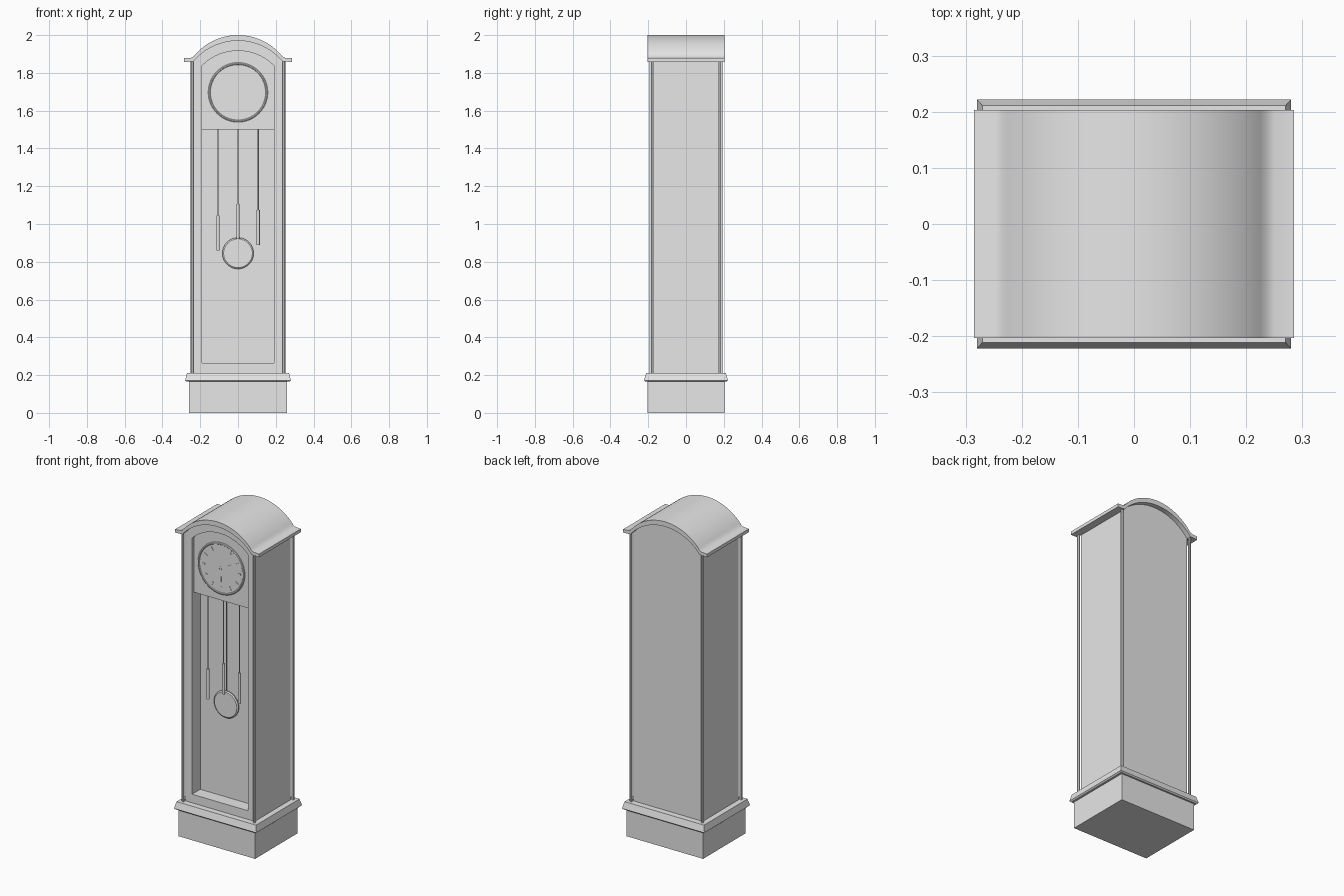
import bpy, bmesh, math

cube = bpy.data.objects.get("Cube")
if cube:
    bpy.data.objects.remove(cube, do_unlink=True)

grey = bpy.data.materials.new("plain_grey")
grey.use_nodes = True
GREY = (0.8, 0.8, 0.8, 1)
grey.diffuse_color = GREY
for node in grey.node_tree.nodes:
    if node.type == "BSDF_PRINCIPLED":
        node.inputs["Base Color"].default_value = GREY

parts = []


def loft(name, loops):
    """Bridge equal-length point loops in order and cap both ends."""
    bm = bmesh.new()
    rings = [[bm.verts.new(p) for p in loop] for loop in loops]
    n = len(rings[0])
    for a, b in zip(rings, rings[1:]):
        for i in range(n):
            j = (i + 1) % n
            bm.faces.new((a[i], a[j], b[j], b[i]))
    bm.faces.new(rings[0][::-1])
    bm.faces.new(rings[-1])
    bmesh.ops.recalc_face_normals(bm, faces=bm.faces[:])
    mesh = bpy.data.meshes.new(name)
    bm.to_mesh(mesh)
    bm.free()
    mesh.materials.append(grey)
    obj = bpy.data.objects.new(name, mesh)
    bpy.context.collection.objects.link(obj)
    parts.append(obj)
    return obj


def at_y(outline, y):
    return [(x, y, z) for x, z in outline]


def rect(hx, hy, z):
    return [(-hx, -hy, z), (hx, -hy, z), (hx, hy, z), (-hx, hy, z)]


def arc(half, z_side, z_top, n=32):
    """Circular arc from right to left over the given half width."""
    sag = z_top - z_side
    r = (half * half + sag * sag) / (2 * sag)
    a = math.asin(half / r)
    angles = [a - 2 * a * i / n for i in range(n + 1)]
    return [(r * math.sin(t), z_top - r + r * math.cos(t)) for t in angles]


def arched(half, z_low, z_side, z_top):
    return [(-half, z_low), (half, z_low)] + arc(half, z_side, z_top)


def circle(r, n, cx=0, cy=0):
    return [(cx + r * math.cos(math.tau * i / n), cy + r * math.sin(math.tau * i / n)) for i in range(n)]


def rod(name, x, y, r, z0, z1, n=12):
    c = circle(r, n, x, y)
    return loft(name, [[(px, py, z) for px, py in c] for z in (z0, z1)])


def disc(name, z, steps, n=48):
    """Disc facing the front, from (radius, y) steps."""
    return loft(name, [at_y(circle(r, n, 0, z), y) for r, y in steps])


# Plinth and its sloped moulding
loft("plinth", [rect(0.26, 0.205, 0), rect(0.26, 0.205, 0.17)])
loft("plinth_moulding", [rect(0.272, 0.215, 0.165), rect(0.28, 0.222, 0.172),
                         rect(0.27, 0.211, 0.212)])

# Case with an arched front opening recessed to a back panel
DEPTH, PANEL = 0.174, -0.095
outer = arched(0.236, 0.21, 1.862, 1.972)
opening = arched(0.19, 0.265, 1.838, 1.917)
loft("case", [at_y(outer, DEPTH), at_y(outer, -DEPTH),
              at_y(opening, -DEPTH), at_y(opening, PANEL)])

# Slim corner columns
for side, sx in (("left", 1), ("right", -1)):
    for end, sy in (("front", -1), ("back", 1)):
        rod(f"{end}_{side}_column", sx * 0.243, sy * 0.186, 0.0075, 0.21, 1.865)

# Arched roof with flat eaves
roof_top = [(0.285, 1.858), (0.285, 1.878), (0.25, 1.88)] + arc(0.236, 1.886, 2.0)
roof_under = [(-0.25, 1.88), (-0.285, 1.878), (-0.285, 1.858)] + arc(0.236, 1.86, 1.97)[::-1]
roof = roof_top + roof_under
loft("roof", [at_y(roof, -0.203), at_y(roof, 0.203)])

# Dial plate filling the upper part of the opening
plate = arched(0.19, 1.5, 1.838, 1.917)
loft("dial_plate", [at_y(plate, PANEL), at_y(plate, -0.158)])

# Round dial with a raised rim
DIAL_Z = 1.697
disc("dial", DIAL_Z, [(0.158, -0.157), (0.158, -0.164), (0.154, -0.167),
                      (0.149, -0.167), (0.146, -0.164)], 64)


def hand(name, degrees, r0, r1, w0, w1, y0, y1):
    """Flat tapered bar on the dial, turned clockwise from twelve."""
    a = math.radians(degrees)
    s, c = math.sin(a), math.cos(a)
    flat = [(-w0, r0), (w0, r0), (w1, r1), (-w1, r1)]
    pts = [(u * c + v * s, DIAL_Z + v * c - u * s) for u, v in flat]
    return loft(name, [at_y(pts, y0), at_y(pts, y1)])


# Hour marks and hands
for hour in range(12):
    hand(f"hour_mark_{hour + 1}", 30 * (hour + 1), 0.11, 0.134, 0.004, 0.004, -0.163, -0.166)
hand("minute_hand", 60, -0.015, 0.122, 0.004, 0.0015, -0.167, -0.169)
hand("hour_hand", 180, -0.012, 0.08, 0.005, 0.002, -0.165, -0.167)
disc("hand_pin", DIAL_Z, [(0.007, -0.163), (0.007, -0.171)], 16)

# Three weights on thin chains
for side, x, z0, z1 in (("right", -0.106, 0.86, 1.045),
                        ("middle", 0, 0.92, 1.105),
                        ("left", 0.107, 0.89, 1.075)):
    rod(f"{side}_chain", x, -0.139, 0.003, z1, 1.51, 8)
    rod(f"{side}_weight", x, -0.139, 0.0085, z0, z1, 16)

# Pendulum
rod("pendulum_rod", 0, -0.112, 0.003, 0.85, 1.51, 8)
disc("pendulum_bob", 0.845, [(0.076, -0.104), (0.083, -0.109),
                             (0.083, -0.115), (0.076, -0.12)])

# Smooth the curved surfaces, keep edges sharp
bpy.ops.object.select_all(action="DESELECT")
for obj in parts:
    obj.select_set(True)
bpy.context.view_layer.objects.active = parts[0]
bpy.ops.object.shade_smooth_by_angle(angle=math.radians(30))
